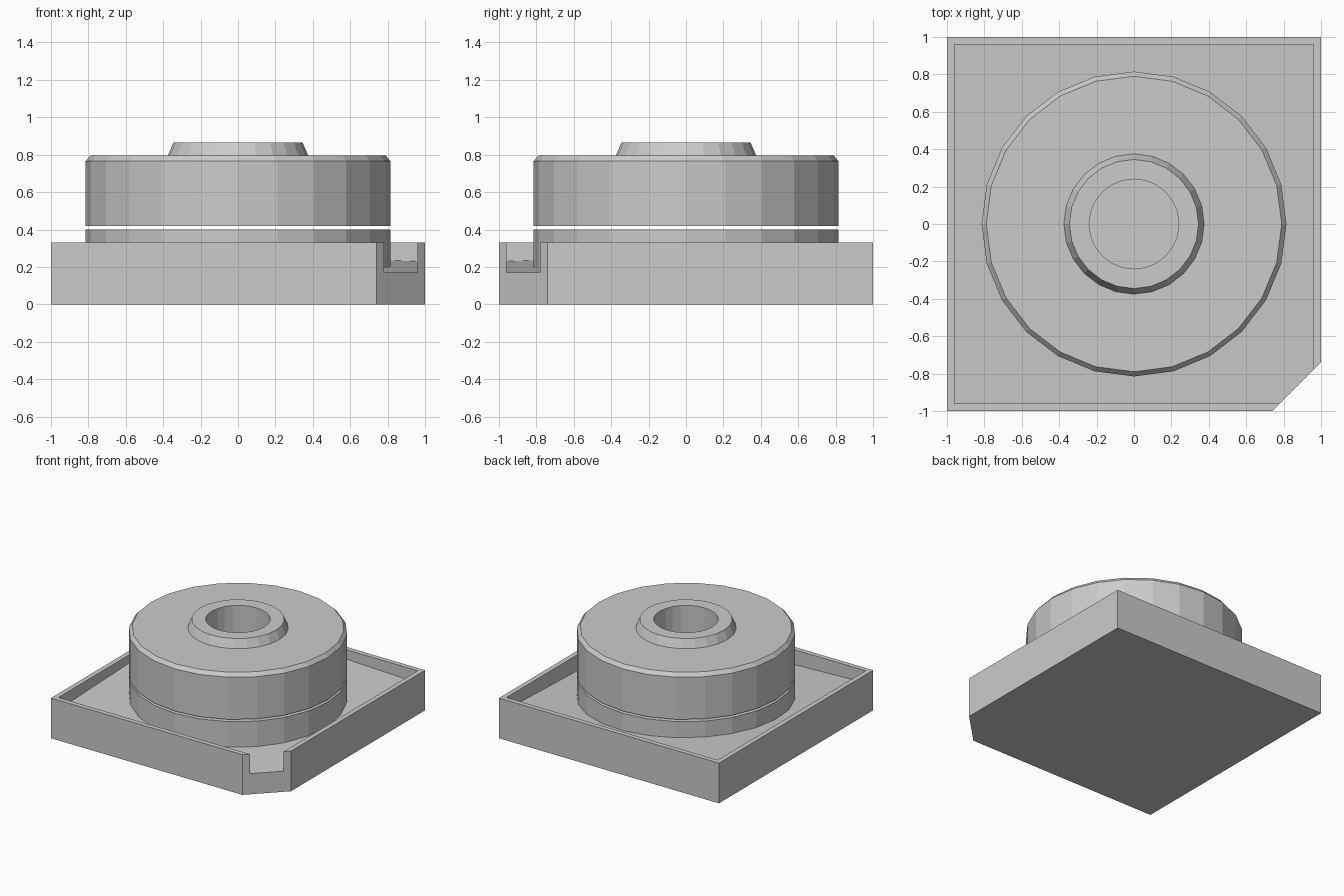
import bpy, bmesh
from math import tau
from mathutils import Vector

if "Cube" in bpy.data.objects:
    bpy.data.objects.remove(bpy.data.objects["Cube"])

SIDES = 24


def finish(name, bm):
    bmesh.ops.recalc_face_normals(bm, faces=bm.faces)
    mesh = bpy.data.meshes.new(name)
    bm.to_mesh(mesh)
    bm.free()
    obj = bpy.data.objects.new(name, mesh)
    bpy.context.collection.objects.link(obj)
    return obj


def lathe(name, profile, closed=False):
    """Spin an (r, z) profile about the z axis."""
    bm = bmesh.new()
    verts = [bm.verts.new((r, 0, z)) for r, z in profile]
    pairs = list(zip(verts, verts[1:]))
    if closed:
        pairs.append((verts[-1], verts[0]))
    edges = [bm.edges.new(p) for p in pairs]
    bmesh.ops.spin(bm, geom=verts + edges, cent=(0, 0, 0), axis=(0, 0, 1),
                   angle=tau, steps=SIDES, use_duplicate=False)
    bmesh.ops.remove_doubles(bm, verts=bm.verts, dist=1e-4)
    return finish(name, bm)


# Square tray: one corner cut off to leave a spout, floor sloping toward it
def tray(name, half=1.0, wall=0.04, height=0.33, cut=1.74):
    def outline(h):
        return [(-h, -h), (cut - h, -h), (h, h - cut), (h, h), (-h, h)]

    bm = bmesh.new()

    def ring(points, z):
        return [bm.verts.new((x, y, z(x, y))) for x, y in points]

    outer, inner = outline(half), outline(half - wall)
    bottom = ring(outer, lambda x, y: 0)
    rim = ring(outer, lambda x, y: height)
    lip = ring(inner, lambda x, y: height)
    floor = ring(inner, lambda x, y: 0.23 - 0.0345 * (x - y))

    bm.faces.new(bottom[::-1])
    bm.faces.new(floor)
    for i in (0, 2, 3, 4):
        j = (i + 1) % 5
        for low, high in ((bottom, rim), (rim, lip), (lip, floor)):
            bm.faces.new((low[i], low[j], high[j], high[i]))
    # Cut corner face with the U-shaped spout opening
    bm.faces.new((bottom[1], bottom[2], rim[2], lip[2],
                  floor[2], floor[1], lip[1], rim[1]))
    return finish(name, bm)


tray("tray")

# Fixed lower stone, set into the tray floor
R = 0.815
lathe("lower_stone", [(0, 0.12), (R, 0.12), (R, 0.40), (0, 0.40)])

# Upper stone with bevelled rim, raised collar and feed hole
lathe("upper_stone", [(0.24, 0.418), (R, 0.418), (R, 0.765), (0.79, 0.795),
                      (0.375, 0.795), (0.345, 0.865), (0.24, 0.865)], closed=True)
